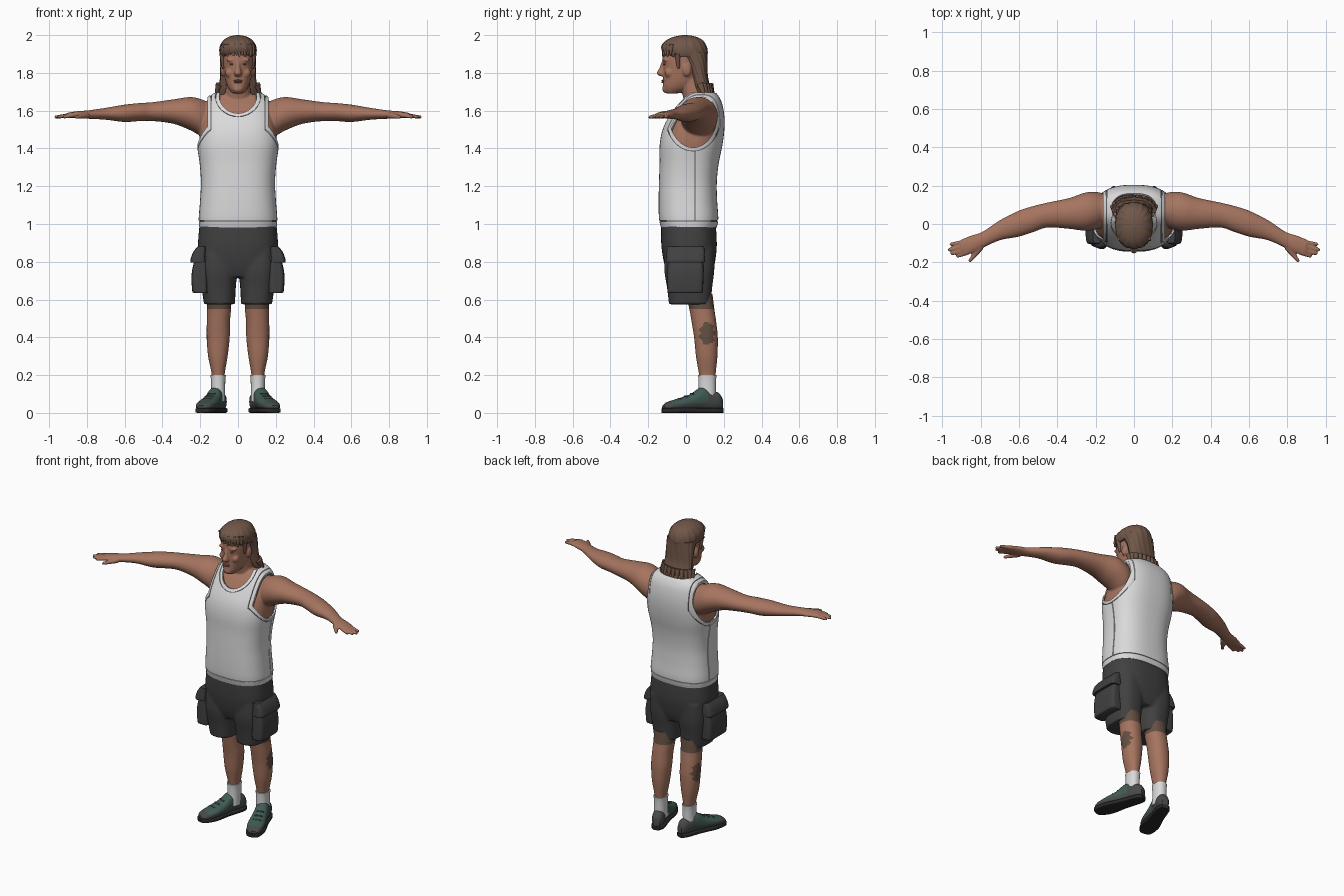
import bpy, bmesh, math
from mathutils import Matrix, Vector

if "Cube" in bpy.data.objects:
    bpy.data.objects.remove(bpy.data.objects["Cube"])


def material(name, r, g, b):
    m = bpy.data.materials.new(name)
    m.use_nodes = True
    m.diffuse_color = (r, g, b, 1)
    m.node_tree.nodes["Principled BSDF"].inputs["Base Color"].default_value = (r, g, b, 1)
    return m


SKIN = material("skin", .38, .175, .115)
LIP = material("lip", .26, .11, .075)
HAIR = material("brown hair", .165, .095, .066)
WHITE = material("white cotton", .7, .7, .71)
SEAM = material("seam grey", .11, .11, .115)
CLOTH = material("charcoal cloth", .052, .052, .052)
INK = material("leg ink", .13, .08, .055)
TEAL = material("shoe teal", .05, .105, .09)
SHOE = material("shoe grey", .065, .068, .068)
SOLE = material("sole black", .022, .022, .022)


def bake(ob):
    """Replace the mesh by its modified result."""
    deps = bpy.context.evaluated_depsgraph_get()
    mesh = bpy.data.meshes.new_from_object(ob.evaluated_get(deps))
    ob.modifiers.clear()
    ob.data = mesh
    return ob


def make(name, bm, mats=(), mirror=False):
    mesh = bpy.data.meshes.new(name)
    bm.to_mesh(mesh)
    bm.free()
    ob = bpy.data.objects.new(name, mesh)
    bpy.context.collection.objects.link(ob)
    if mirror:
        ob.modifiers.new("mirror", "MIRROR").use_mirror_merge = False
        bake(ob)
    for m in mats:
        ob.data.materials.append(m)
    return ob


def smooth_rings(rings, steps):
    """Catmull-Rom through ring tuples (t, a_low, a_high, b_low, b_high)."""
    out = []
    for i in range(len(rings) - 1):
        p = [rings[max(0, min(len(rings) - 1, i + k))] for k in (-1, 0, 1, 2)]
        for s in range(steps):
            u = s / steps
            out.append([b + .5 * u * (c - a + u * (2*a - 5*b + 4*c - d + u * (3*(b - c) + d - a)))
                        for a, b, c, d in zip(*p)])
    return out + [list(rings[-1])]


def loft(name, axis, rings, mats=(), power=2.2, mirror=False, caps=True, n=48, steps=5,
         ripple=0, rule=None, matrix=None):
    bm = bmesh.new()
    order = {"x": (0, 1, 2), "y": (1, 2, 0), "z": (2, 0, 1)}[axis]
    rows = []
    for t, a0, a1, b0, b1 in smooth_rings(rings, steps):
        row = []
        for j in range(n):
            ang = math.tau * j / n
            c, s = math.cos(ang), math.sin(ang)
            k = 1 + ripple * math.sin(ang * 16 + t * 30)
            co = [0, 0, 0]
            co[order[0]] = t
            co[order[1]] = (a0 + a1) / 2 + k * (a1 - a0) / 2 * math.copysign(abs(c) ** (2 / power), c)
            co[order[2]] = (b0 + b1) / 2 + k * (b1 - b0) / 2 * math.copysign(abs(s) ** (2 / power), s)
            row.append(bm.verts.new(co))
        rows.append(row)
    for lo, hi in zip(rows, rows[1:]):
        for j in range(n):
            bm.faces.new((lo[j], lo[(j + 1) % n], hi[(j + 1) % n], hi[j]))
    if caps:
        bm.faces.new(rows[0][::-1])
        bm.faces.new(rows[-1])
    if rule:
        for f in bm.faces:
            f.material_index = rule(f.calc_center_median())
    if matrix:
        bm.transform(matrix)
    return make(name, bm, mats, mirror)


def ball(name, centre, radii, mats=(), mirror=False):
    bm = bmesh.new()
    bmesh.ops.create_uvsphere(bm, u_segments=32, v_segments=20, radius=1)
    bm.transform(Matrix.Translation(centre) @ Matrix.Diagonal((*radii, 1)))
    return make(name, bm, mats, mirror)


def taper(name, a, b, r0, r1, mats=(), mirror=False):
    """Tapered rod with rounded tip."""
    bm = bmesh.new()
    a, b = Vector(a), Vector(b)
    d = b - a
    turn = d.to_track_quat("Z", "Y").to_matrix().to_4x4()
    bmesh.ops.create_cone(bm, cap_ends=True, segments=12, radius1=r0, radius2=r1, depth=d.length,
                          matrix=Matrix.Translation((a + b) / 2) @ turn)
    bmesh.ops.create_uvsphere(bm, u_segments=12, v_segments=8, radius=r1,
                              matrix=Matrix.Translation(b))
    return make(name, bm, mats, mirror)


def fuse(name, parts, voxel, mat, rounds):
    """Blend overlapping parts into one soft surface."""
    bm = bmesh.new()
    for p in parts:
        bm.from_mesh(p.data)
        bpy.data.objects.remove(p)
    ob = make(name, bm)
    re = ob.modifiers.new("remesh", "REMESH")
    re.mode, re.voxel_size = "VOXEL", voxel
    sm = ob.modifiers.new("smooth", "SMOOTH")
    sm.factor, sm.iterations = .5, rounds
    bake(ob).data.materials.clear()
    ob.data.materials.append(mat)
    return ob


# Torso shape shared by the body and the shirt: height, half width, front, back
TORSO = [(z, -w, w, f, b) for z, w, f, b in (
    (.985, .192, -.12, .15), (1.03, .195, -.13, .158), (1.12, .188, -.132, .152),
    (1.22, .183, -.13, .15), (1.32, .19, -.127, .16), (1.42, .204, -.126, .18),
    (1.5, .203, -.11, .19), (1.57, .192, -.075, .19), (1.63, .175, -.035, .18),
    (1.665, .15, -.005, .165), (1.685, .11, .01, .15))]

# Bare upper body
head = loft("head", "z", [(1.692, -.03, .03, -.11, -.04), (1.72, -.052, .052, -.122, .03),
                          (1.76, -.067, .067, -.121, .07), (1.82, -.077, .077, -.121, .09),
                          (1.88, -.08, .08, -.124, .095), (1.94, -.072, .072, -.11, .08),
                          (1.98, -.03, .03, -.06, .04)])
neck = loft("neck", "z", [(1.6, -.085, .085, 0, .14), (1.67, -.07, .07, -.015, .115),
                          (1.78, -.06, .06, -.04, .09)])
nose = loft("nose", "z", [(1.782, -.014, .014, -.135, -.1), (1.797, -.02, .02, -.155, -.1),
                          (1.83, -.012, .012, -.14, -.1), (1.87, -.011, .011, -.125, -.1)])
arms = loft("arms", "x", [(.12, .03, .14, 1.48, 1.62), (.18, -.02, .165, 1.46, 1.655),
                          (.25, -.035, .165, 1.495, 1.672), (.34, -.025, .135, 1.53, 1.66),
                          (.45, -.018, .112, 1.545, 1.645), (.52, -.04, .095, 1.545, 1.64),
                          (.6, -.066, .07, 1.54, 1.632), (.7, -.085, .02, 1.552, 1.615),
                          (.79, -.125, -.04, 1.557, 1.602), (.85, -.155, -.06, 1.56, 1.597),
                          (.9, -.16, -.08, 1.562, 1.59)], mirror=True, power=2)
body = [loft("torso", "z", TORSO, power=2.6), head, neck, nose, arms,
        ball("brow", (.034, -.108, 1.868), (.03, .014, .01), mirror=True),
        ball("cheek", (.043, -.09, 1.80), (.025, .023, .025), mirror=True),
        ball("ear", (.08, .005, 1.815), (.013, .022, .034), mirror=True),
        ball("chin", (0, -.108, 1.715), (.028, .018, .02)),
        taper("thumb", (.8, -.12, 1.575), (.855, -.19, 1.566), .018, .01, mirror=True)]
for y0, x1, y1 in ((-.148, .92, -.168), (-.13, .95, -.155), (-.11, .965, -.135), (-.092, .955, -.105)):
    body.append(taper("finger", (.87, y0, 1.577), (x1, y1, 1.567), .014, .009, mirror=True))
fuse("upper_body", body, .0058, SKIN, 3)

# Face details
ball("eyes", (.032, -.113, 1.846), (.013, .006, .005), [HAIR], True)
ball("upper_lip", (0, -.121, 1.759), (.023, .01, .005), [LIP])
ball("lower_lip", (0, -.12, 1.75), (.02, .01, .005), [LIP])

# Hair: crown, long back and loose locks
loft("hair_crown", "z", [(1.885, -.092, .092, -.1, .11), (1.91, -.098, .098, -.124, .114),
                         (1.945, -.094, .094, -.128, .106), (1.975, -.073, .073, -.1, .085),
                         (1.992, -.045, .045, -.06, .05), (2, -.01, .01, -.02, .01)],
     [HAIR], ripple=.015, n=96)
loft("hair_back", "z", [(1.68, -.11, .11, .065, .145), (1.72, -.1, .1, .045, .13),
                        (1.78, -.094, .094, .03, .116), (1.85, -.094, .094, .005, .113),
                        (1.91, -.095, .095, -.04, .112)], [HAIR], ripple=.02, n=96)
for i in range(-5, 6):
    x = i * .015
    y = -.122 + 1.7 * x * x * 4
    taper("fringe_lock", (x, y + .01, 1.95), (x + .008, y, 1.893 + .006 * (i % 2)), .014, .006, [HAIR])
    a = i * .28
    x, y = .1 * math.sin(a), .065 + .06 * math.cos(a)
    taper("nape_lock", (x, y, 1.74), (x * 1.2, y + .022, 1.668 + .008 * (i % 3)), .02, .007, [HAIR])
taper("sideburns", (.083, -.045, 1.9), (.078, -.04, 1.83), .016, .008, [HAIR], True)


# Sleeveless shirt: panel and hems over a dark layer that shows as seams
def arm_hole(g):
    return loft("arm_hole", "x", [(.162 - g, -.09 - g, .165 + g, 1.405 - g, 1.75),
                                  (.35, -.09 - g, .165 + g, 1.405 - g, 1.75)], power=2, mirror=True)


def neck_hole(g):
    return ball("neck_hole", (0, -.02, 1.695), (.102 + g, .135 + g, .122 + g))


def slot(y0, y1, z0, z1):
    return loft("slot", "z", [(z0, -.4, .4, y0, y1), (z1, -.4, .4, y0, y1)], power=40, n=16, steps=1)


def shell(name, thick, mat, cuts, keep=None):
    ob = loft(name, "z", TORSO, power=2.6, caps=False, n=64)
    so = ob.modifiers.new("cloth", "SOLIDIFY")
    so.thickness, so.offset = thick, 1
    for cutter in cuts + ([keep] if keep else []):
        cutter.hide_render = True
        bo = ob.modifiers.new("cut", "BOOLEAN")
        bo.object, bo.solver = cutter, "EXACT"
        bo.operation = "INTERSECT" if cutter is keep else "DIFFERENCE"
    bake(ob).data.materials.clear()
    ob.data.materials.append(mat)
    for p in ob.data.polygons:
        p.material_index = 0
    for cutter in cuts + ([keep] if keep else []):
        bpy.data.objects.remove(cutter)


shell("shirt_seams", .008, SEAM, [arm_hole(0), neck_hole(0)])
shell("shirt", .013, WHITE, [arm_hole(.021), neck_hole(.023), slot(.046, .051, 1.018, 1.45),
                             slot(-.4, .4, 1.014, 1.018)])
shell("arm_hems", .013, WHITE, [arm_hole(0), neck_hole(0)], arm_hole(.017))
shell("neck_hem", .013, WHITE, [arm_hole(0), neck_hole(0)], neck_hole(.019))

# Cargo shorts
seat = loft("seat", "z", [(.72, -.17, .17, -.09, .13), (.78, -.198, .198, -.113, .15),
                          (.88, -.212, .212, -.13, .163), (.995, -.204, .204, -.133, .158)], power=2.6)
short_legs = loft("short_legs", "z", [(.575, .016, .18, -.09, .132), (.66, .012, .192, -.1, .138),
                                      (.76, .004, .203, -.115, .15), (.87, .01, .2, -.11, .15)],
                  power=2.6, mirror=True)
fuse("shorts", [seat, short_legs], .008, CLOTH, 5)
loft("cargo_pockets", "z", [(.635, .16, .235, -.095, .085), (.65, .16, .243, -.098, .09),
                            (.74, .16, .245, -.098, .092), (.83, .16, .225, -.095, .09)],
     [CLOTH], power=5, mirror=True)
loft("pocket_flaps", "z", [(.795, .17, .25, -.105, .098), (.81, .17, .252, -.106, .1),
                           (.85, .17, .238, -.103, .098), (.88, .17, .215, -.1, .096)],
     [CLOTH], power=5, mirror=True)


# Bare legs with an inked patch on the outer calf and a band under the shorts
def leg_rule(c):
    wobble = .006 * math.sin(c.z * 160)
    patch = c.x > .11 and ((c.y - .112 + wobble) / .04) ** 2 + ((c.z - .42) / .06) ** 2 < 1
    return int(patch or c.z > .55)


loft("legs", "z", [(.15, .072, .138, .075, .152), (.21, .07, .14, .068, .157),
                   (.3, .055, .158, .053, .166), (.4, .044, .166, .043, .168),
                   (.48, .043, .165, .03, .16), (.55, .037, .163, .018, .15),
                   (.63, .035, .165, .0, .14)],
     [SKIN, INK], mirror=True, rule=leg_rule, n=72, steps=10)
loft("socks", "z", [(.06, .068, .144, .06, .158), (.12, .068, .142, .066, .158),
                    (.17, .067, .143, .066, .159), (.2, .064, .146, .064, .162)], [WHITE], mirror=True)

# Shoes, turned outwards
TURN = Matrix.Translation((.112, .112, 0)) @ Matrix.Rotation(.33, 4, "Z")
loft("shoes", "y", [(-.245, .02, .04, -.02, .024), (-.22, .012, .058, -.044, .042),
                    (-.16, .012, .076, -.055, .05), (-.09, .012, .1, -.05, .045),
                    (-.03, .012, .136, -.042, .04), (.02, .012, .115, -.04, .038),
                    (.06, .012, .108, -.035, .033), (.082, .015, .08, -.02, .02)],
     [SHOE, TEAL], mirror=True, matrix=TURN, power=2.3,
     rule=lambda c: int(-.215 < c.y < -.01 and c.z > .052))
loft("soles", "y", [(-.25, 0, .024, -.015, .02), (-.235, 0, .026, -.042, .04),
                    (-.16, 0, .026, -.06, .055), (-.06, 0, .026, -.047, .044),
                    (.05, 0, .026, -.042, .04), (.085, 0, .026, -.022, .022)],
     [SOLE], mirror=True, matrix=TURN, power=5)
for y, z, w in ((-.155, .074, .022), (-.12, .086, .022), (-.085, .1, .02)):
    a, b = TURN @ Vector((-w, y, z)), TURN @ Vector((w, y, z))
    taper("laces", a, b, .005, .005, [SHOE], True)

# Soft shading with crisp edges
bpy.ops.object.select_all(action="DESELECT")
for ob in bpy.context.collection.objects:
    if ob.type == "MESH":
        ob.select_set(True)
        bpy.context.view_layer.objects.active = ob
bpy.ops.object.shade_smooth_by_angle(angle=math.radians(45))
